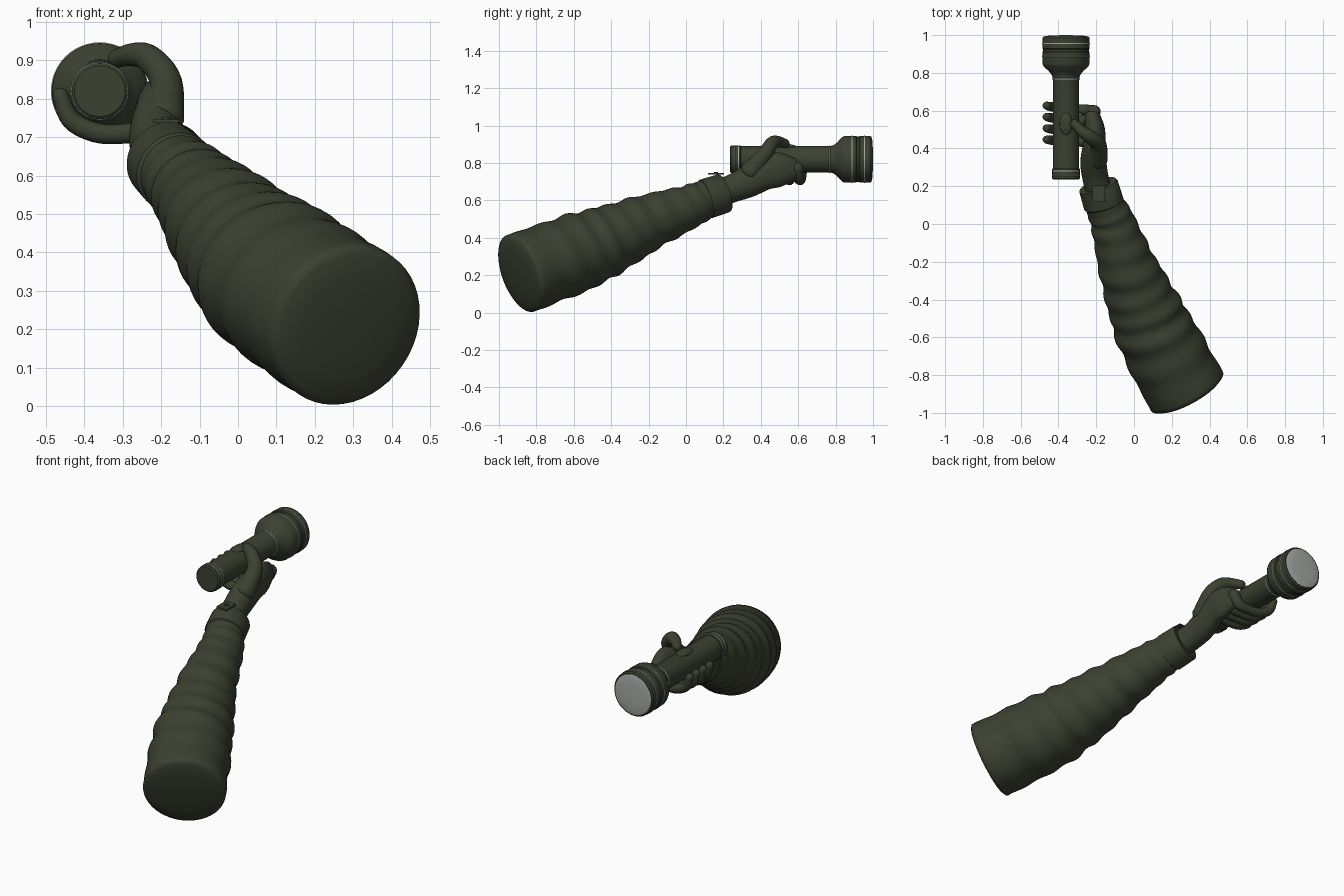
import bpy, math
from mathutils import Vector

if "Cube" in bpy.data.objects:
    bpy.data.objects.remove(bpy.data.objects["Cube"], do_unlink=True)


def material(name, rgb):
    m = bpy.data.materials.new(name)
    m.use_nodes = True
    m.diffuse_color = (*rgb, 1)
    bsdf = m.node_tree.nodes["Principled BSDF"]
    bsdf.inputs["Base Color"].default_value = (*rgb, 1)
    bsdf.inputs["Roughness"].default_value = 0.7
    return m


olive = material("dark olive", (0.045, 0.053, 0.031))
silver = material("pale grey", (0.38, 0.40, 0.38))


def finish(obj, name, mat, angle=35):
    obj.name = name
    obj.data.materials.append(mat)
    bpy.ops.object.select_all(action="DESELECT")
    obj.select_set(True)
    bpy.context.view_layer.objects.active = obj
    bpy.ops.object.shade_smooth_by_angle(angle=math.radians(angle))
    return obj


def spline(keys, steps):
    """Catmull-Rom through key tuples of position and radii."""
    keys = [Vector(k) for k in keys]
    ext = [2 * keys[0] - keys[1]] + keys + [2 * keys[-1] - keys[-2]]
    out = []
    for a, b, c, d in zip(ext, ext[1:], ext[2:], ext[3:]):
        for s in range(steps):
            t = s / steps
            out.append(0.5 * (2 * b + (c - a) * t + (2 * a - 5 * b + 4 * c - d) * t * t
                              + (3 * b - a - 3 * c + d) * t ** 3))
    return out + [keys[-1]]


def tube(name, rows, mat, sides=20, bulge=(0, 0), ref=(0, 0, 1), ripple=None, angle=35):
    """Skin rings along rows of (x, y, z, radius across[, radius up])."""
    rings = []
    last = len(rows) - 1
    for i, row in enumerate(rows):
        p = Vector(row[:3])
        t = (Vector(rows[min(i + 1, last)][:3]) - Vector(rows[max(i - 1, 0)][:3])).normalized()
        u = t.cross(Vector(ref)).normalized()
        v = u.cross(t)
        a, b = row[3], row[-1]
        ring = [(p, t, u, v, a, b, i / last)]
        caps = [math.radians(q) for q in (25, 50, 75)]
        if i == 0 and bulge[0]:
            ring = [(p - t * b * bulge[0] * math.sin(q), t, u, v, a * math.cos(q),
                     b * math.cos(q), 0) for q in reversed(caps)] + ring
        if i == last and bulge[1]:
            ring += [(p + t * b * bulge[1] * math.sin(q), t, u, v, a * math.cos(q),
                      b * math.cos(q), 1) for q in caps]
        rings += ring
    verts, faces = [], []
    for p, t, u, v, a, b, f in rings:
        for j in range(sides):
            q = math.tau * j / sides
            k = 1 + (ripple(f, q) if ripple else 0)
            verts.append(p + u * a * k * math.cos(q) + v * b * k * math.sin(q))
    for i in range(len(rings) - 1):
        for j in range(sides):
            n = (j + 1) % sides
            faces.append((i * sides + j, i * sides + n, (i + 1) * sides + n, (i + 1) * sides + j))
    faces.append(tuple(reversed(range(sides))))
    faces.append(tuple(range((len(rings) - 1) * sides, len(rings) * sides)))
    mesh = bpy.data.meshes.new(name)
    mesh.from_pydata(verts, [], faces)
    obj = bpy.data.objects.new(name, mesh)
    bpy.context.collection.objects.link(obj)
    return finish(obj, name, mat, angle)


# Sleeve with slanted soft folds
def folds(f, q):
    fade = min(1, f * 8) * min(1, (1 - f) * 8)
    wave = math.sin(f * 58 + 1.2 * math.sin(q + 0.6)) + 0.5 * math.sin(f * 37 + 2 * math.cos(q))
    return 0.028 * fade * wave


sleeve = spline([(0.28, -0.885, 0.21, 0.217), (0.125, -0.6, 0.315, 0.21),
                 (0.035, -0.4, 0.395, 0.184), (-0.045, -0.2, 0.485, 0.15),
                 (-0.11, 0, 0.56, 0.119), (-0.165, 0.12, 0.615, 0.1)], 16)
tube("sleeve", sleeve, olive, 48, (0.12, 0), ripple=folds, angle=180)

# Cuff with a rolled edge, tab and button
tube("cuff", [(-0.158, 0.10, 0.606, 0.1), (-0.16, 0.106, 0.608, 0.108),
              (-0.188, 0.2, 0.638, 0.106), (-0.19, 0.206, 0.64, 0.101)], olive, 40)
bpy.ops.mesh.primitive_cube_add(size=1, location=(-0.187, 0.16, 0.742))
tab = bpy.context.object
tab.scale = (0.066, 0.085, 0.009)
finish(tab, "cuff_tab", olive)
bpy.ops.mesh.primitive_cylinder_add(vertices=16, radius=0.011, depth=0.008,
                                    location=(-0.187, 0.16, 0.749))
finish(bpy.context.object, "cuff_button", olive)

# Wrist and palm
palm = spline([(-0.185, 0.17, 0.638, 0.07, 0.075), (-0.205, 0.25, 0.665, 0.069, 0.075),
               (-0.215, 0.33, 0.70, 0.069, 0.085), (-0.21, 0.42, 0.75, 0.06, 0.094),
               (-0.208, 0.5, 0.765, 0.054, 0.092), (-0.22, 0.57, 0.767, 0.042, 0.066)], 5)
tube("palm", palm, olive, 28, (0, 0.5), angle=60)

# Thumb laid over the top of the torch
thumb = spline([(-0.195, 0.34, 0.75, 0.055), (-0.188, 0.42, 0.845, 0.042),
                (-0.232, 0.46, 0.905, 0.036), (-0.275, 0.49, 0.915, 0.03),
                (-0.315, 0.53, 0.905, 0.024)], 6)
tube("thumb", thumb, olive, 20, (0.6, 1), (0, 0, 1), angle=60)

# Four fingers curled underneath the torch
curl = [(-0.21, 0.772, 0.034), (-0.24, 0.722, 0.03), (-0.30, 0.709, 0.026),
        (-0.37, 0.712, 0.026), (-0.435, 0.745, 0.025), (-0.463, 0.808, 0.021)]
for i, label in enumerate(("little", "ring", "middle", "index")):
    root, tip = 0.43 + 0.055 * i, 0.447 + 0.06 * i
    path = [(x, root + (tip - root) * k / 5, z, r) for k, (x, z, r) in enumerate(curl)]
    tube(label + "_finger", spline(path, 5), olive, 16, (1, 1), (0, 1, 0), angle=60)

# Torch turned around the y direction
TX, TZ = -0.36, 0.82


def turned(name, profile, mat, sides=48, bulge=(0, 0)):
    return tube(name, [(TX, y, TZ, r) for y, r in profile], mat, sides, bulge)


turned("torch_body", [(0.235, 0.066), (0.241, 0.073), (0.29, 0.073), (0.293, 0.07),
                      (0.77, 0.07), (0.785, 0.074)], olive)
turned("torch_head", [(0.775, 0.07), (0.79, 0.076), (0.81, 0.092), (0.835, 0.119),
                      (0.848, 0.125), (0.91, 0.125), (0.914, 0.121), (0.925, 0.121),
                      (0.929, 0.125), (0.985, 0.125), (0.993, 0.119)], olive)
turned("lens", [(0.985, 0.113), (0.9935, 0.113)], silver, 48, (0, 0.055))

# Bright trim rings
for i, (y, r) in enumerate([(0.258, 0.075), (0.281, 0.075), (0.768, 0.074),
                            (0.888, 0.127), (0.955, 0.127)]):
    turned(f"trim_ring_{i + 1}", [(y - 0.004, r - 0.003), (y - 0.002, r),
                                  (y + 0.002, r), (y + 0.004, r - 0.003)], silver)

# Oval switch on top of the torch
bpy.ops.mesh.primitive_uv_sphere_add(segments=24, ring_count=12, radius=1,
                                     location=(TX, 0.53, 0.886))
switch = bpy.context.object
switch.scale = (0.034, 0.06, 0.016)
finish(switch, "switch", olive)
